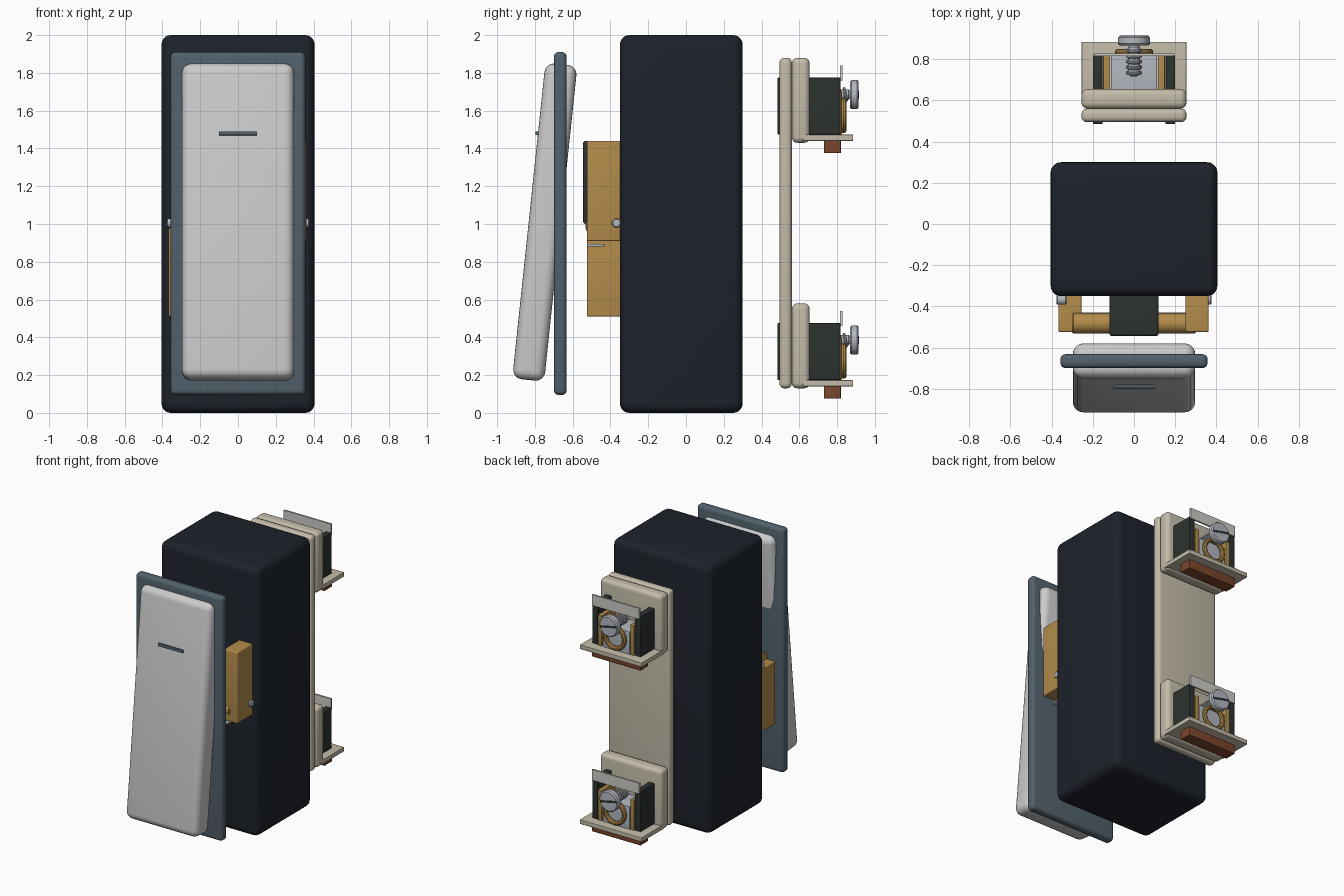
import bpy, bmesh, math
from mathutils import Matrix, Vector

if "Cube" in bpy.data.objects:
    bpy.data.objects.remove(bpy.data.objects["Cube"])


def material(name, rgb):
    m = bpy.data.materials.new(name)
    m.diffuse_color = (*rgb, 1)
    m.use_nodes = True
    m.node_tree.nodes["Principled BSDF"].inputs["Base Color"].default_value = m.diffuse_color
    return m


NAVY = material("dark_housing", (0.012, 0.016, 0.024))
SLATE = material("slate", (0.085, 0.12, 0.15))
WHITE = material("off_white", (0.72, 0.72, 0.70))
CREAM = material("cream", (0.55, 0.50, 0.40))
BRASS = material("brass", (0.45, 0.26, 0.07))
BLACK = material("charcoal", (0.025, 0.032, 0.03))
STEEL = material("steel", (0.45, 0.48, 0.53))
TAB = material("pale_grey", (0.62, 0.61, 0.57))
BROWN = material("red_brown", (0.20, 0.06, 0.025))


def finish(name, bm, mat):
    bmesh.ops.recalc_face_normals(bm, faces=bm.faces)
    me = bpy.data.meshes.new(name)
    bm.to_mesh(me)
    bm.free()
    ob = bpy.data.objects.new(name, me)
    bpy.context.collection.objects.link(ob)
    me.materials.append(mat)
    bpy.ops.object.select_all(action='DESELECT')
    ob.select_set(True)
    bpy.context.view_layer.objects.active = ob
    bpy.ops.object.shade_smooth_by_angle(angle=math.radians(35))
    return ob


def box(name, x, y, z, mat, bevel=0.0, tilt=None):
    """Rounded box from (min, max) pairs; tilt = (axis, degrees) about its centre."""
    bm = bmesh.new()
    bmesh.ops.create_cube(bm, size=1)
    size = Vector([b - a for a, b in (x, y, z)])
    bmesh.ops.scale(bm, vec=size, verts=bm.verts)
    if bevel:
        bmesh.ops.bevel(bm, geom=bm.edges[:], offset=bevel, segments=5,
                        profile=0.5, affect='EDGES')
    if tilt:
        bmesh.ops.rotate(bm, matrix=Matrix.Rotation(math.radians(tilt[1]), 3, tilt[0]),
                         verts=bm.verts)
    bmesh.ops.translate(bm, vec=[(a + b) / 2 for a, b in (x, y, z)], verts=bm.verts)
    return finish(name, bm, mat)


def lathe(name, profile, centre, axis, mat, closed=False, steps=32, tilt=0):
    """Revolve (radius, height) points, then point the axis along x or y."""
    bm = bmesh.new()
    vs = [bm.verts.new((r, 0, h)) for r, h in profile]
    pairs = list(zip(vs, vs[1:])) + ([(vs[-1], vs[0])] if closed else [])
    es = [bm.edges.new(p) for p in pairs]
    bmesh.ops.spin(bm, geom=vs + es, cent=(0, 0, 0), axis=(0, 0, 1),
                   angle=2 * math.pi, steps=steps)
    bmesh.ops.remove_doubles(bm, verts=bm.verts, dist=1e-5)
    turn = Matrix.Rotation(math.pi / 2, 4, 'Y') if axis == 'X' else \
        Matrix.Rotation(-math.pi / 2 + tilt, 4, 'X')
    bm.transform(Matrix.Translation(centre) @ turn)
    return finish(name, bm, mat)


def rod(name, r, length, centre, axis, mat, chamfer=0.005):
    h, c = length / 2, chamfer
    return lathe(name, [(0, -h), (r - c, -h), (r, c - h), (r, h - c), (r - c, h), (0, h)],
                 centre, axis, mat)


def ring(name, major, minor, centre, mat, tilt=0):
    pts = [(major + minor * math.cos(a), minor * math.sin(a))
           for a in [i * math.pi / 5 for i in range(10)]]
    return lathe(name, pts, centre, 'Y', mat, closed=True, tilt=tilt)


# Main housing, front plate and tilted rocker
box("housing", (-0.405, 0.405), (-0.35, 0.30), (0, 2), NAVY, 0.05)
box("front_plate", (-0.357, 0.357), (-0.70, -0.632), (0.095, 1.91), SLATE, 0.025)
box("rocker", (-0.297, 0.297), (-0.8325, -0.6625), (0.17, 1.85), WHITE, 0.05, ('X', -6))
box("rocker_mark", (-0.10, 0.10), (-0.797, -0.777), (1.47, 1.49), SLATE, 0, ('X', -6))

# Switching mechanism between plate and housing
box("right_contact", (0.25, 0.362), (-0.525, -0.33), (0.91, 1.44), BRASS, 0.008)
box("left_contact", (-0.367, -0.255), (-0.525, -0.33), (0.51, 0.98), BRASS, 0.008)
rod("contact_bar", 0.05, 0.60, (0, -0.483, 0.99), 'X', BRASS)
box("actuator_block", (-0.12, 0.12), (-0.545, -0.33), (1.0, 1.44), BLACK, 0.015)
for side, label in ((-1, "left"), (1, "right")):
    rod(label + "_pivot_pin", 0.024, 0.05, (side * 0.352, -0.368, 1.005), 'X', STEEL)
box("contact_spring", (-0.28, 0.28), (-0.525, -0.43), (0.88, 0.895), STEEL, 0.004)

# Rear terminal strip
box("terminal_strip", (-0.255, 0.255), (0.495, 0.56), (0.13, 1.88), CREAM, 0.025)

# Two identical screw terminals
for label, dz in (("lower", -1.30), ("upper", 0.0)):
    def part(name, x, y, z, mat, bevel=0.004, tilt=None):
        return box(label + "_" + name, x, y, (z[0] + dz, z[1] + dz), mat, bevel, tilt)

    part("pad", (-0.255, 0.255), (0.56, 0.655), (1.43, 1.88), CREAM, 0.03)
    part("shelf", (-0.255, 0.255), (0.62, 0.885), (1.44, 1.473), CREAM)
    part("insulator", (-0.2, 0.2), (0.73, 0.82), (1.375, 1.445), BROWN)
    part("label_tab", (-0.195, 0.195), (0.815, 0.828), (1.76, 1.84), TAB, 0)
    part("clamp_block", (-0.112, 0.112), (0.65, 0.82), (1.47, 1.64), STEEL)
    for s, side in ((-1, "left"), (1, "right")):
        xs = sorted((s * 0.153, s * 0.2))
        part(side + "_wall", xs, (0.485, 0.818), (1.475, 1.775), BLACK)
        xs = sorted((s * 0.118, s * 0.15))
        part(side + "_brass_strip", xs, (0.65, 0.825), (1.475, 1.70), BRASS)
    # Brass wire loop, screw shaft with thread, slotted head
    ring(label + "_wire_loop", 0.078, 0.016, (0, 0.835, 1.575 + dz), BRASS)
    z = 1.685 + dz
    rod(label + "_screw_shaft", 0.028, 0.155, (0, 0.795, z), 'Y', STEEL, 0.012)
    for i in range(5):
        ring(label + "_thread_%d" % i, 0.032, 0.008, (0, 0.735 + i * 0.027, z), STEEL, 0.18)
    rod(label + "_screw_head", 0.077, 0.046, (0, 0.891, z), 'Y', STEEL, 0.008)
    part("screw_slot", (-0.07, 0.07), (0.90, 0.915), (1.677, 1.693), BLACK, 0, ('Y', 12))
